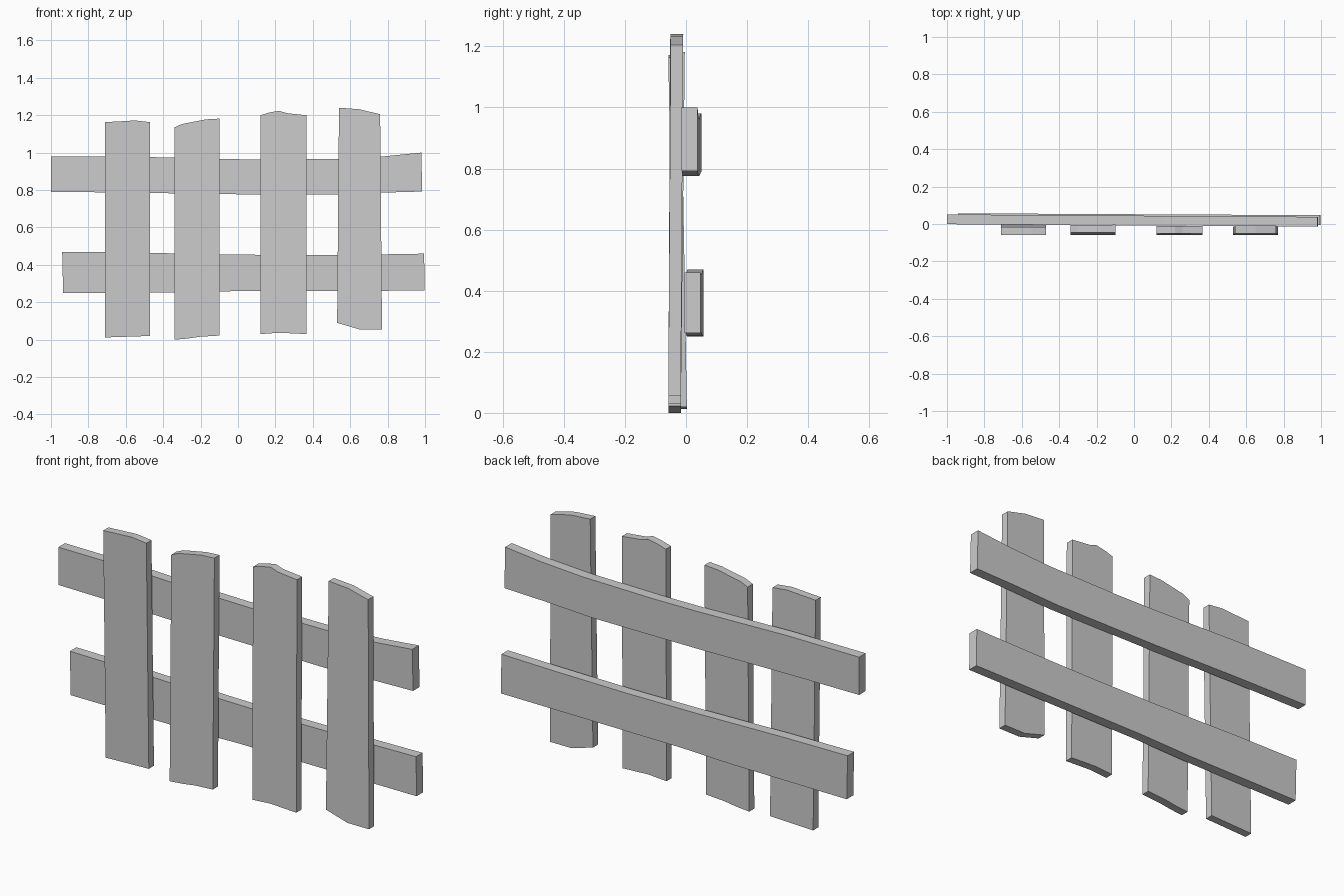
import bpy
import bmesh

if "Cube" in bpy.data.objects:
    bpy.data.objects.remove(bpy.data.objects["Cube"])


def plank(name, outline, axis, start, end, thickness):
    """Extrude an xz outline in y; the front face drifts from y=start to y=end along axis."""
    vals = [p[axis] for p in outline]
    lo, hi = min(vals), max(vals)
    bm = bmesh.new()
    front, back = [], []
    for p in outline:
        y = start + (end - start) * (p[axis] - lo) / (hi - lo)
        front.append(bm.verts.new((p[0], y, p[1])))
        back.append(bm.verts.new((p[0], y + thickness, p[1])))
    bm.faces.new(front)
    bm.faces.new(back[::-1])
    n = len(outline)
    for i in range(n):
        j = (i + 1) % n
        bm.faces.new((front[i], back[i], back[j], front[j]))
    bmesh.ops.recalc_face_normals(bm, faces=bm.faces)
    mesh = bpy.data.meshes.new(name)
    bm.to_mesh(mesh)
    bm.free()
    obj = bpy.data.objects.new(name, mesh)
    bpy.context.collection.objects.link(obj)
    return obj


# Upright pickets: bottom edge, top edge (both left to right), front y at bottom and top
pickets = [
    ([(-.71, .012), (-.47, .02)],
     [(-.71, 1.163), (-.55, 1.172), (-.47, 1.163)], -.038, -.058),
    ([(-.34, 0), (-.27, .006), (-.2, .016), (-.1, .022)],
     [(-.34, 1.135), (-.3, 1.153), (-.17, 1.178), (-.1, 1.182)], -.058, -.045),
    ([(.12, .03), (.22, .037), (.365, .03)],
     [(.12, 1.2), (.17, 1.215), (.22, 1.224), (.26, 1.211), (.365, 1.2)], -.058, -.052),
    ([(.53, .09), (.65, .055), (.77, .055)],
     [(.54, 1.24), (.65, 1.232), (.76, 1.205)], -.058, -.05),
]
for i, (bottom, top, y0, y1) in enumerate(pickets, 1):
    plank(f"picket_{i}", bottom + top[::-1], 1, y0, y1, .041)

# Horizontal rails behind the pickets: lower edge, upper edge, front y at left and right
rails = {
    "upper_rail": ([(-1, .79), (-.6, .787), (-.1, .778), (.5, .775), (.76, .786), (.985, .792)],
                   [(-1, .98), (-.6, .98), (-.1, .966), (.15, .963), (.55, .967), (.78, .98), (.98, 1.0)],
                   -.001, -.014, .052),
    "lower_rail": ([(-.935, .25), (-.3, .252), (0, .26), (.998, .262)],
                   [(-.94, .47), (-.6, .467), (-.1, .456), (.3, .452), (.7, .455), (.995, .46)],
                   .005, -.005, .052),
}
for name, (low, high, y0, y1, t) in rails.items():
    plank(name, low + high[::-1], 0, y0, y1, t)
